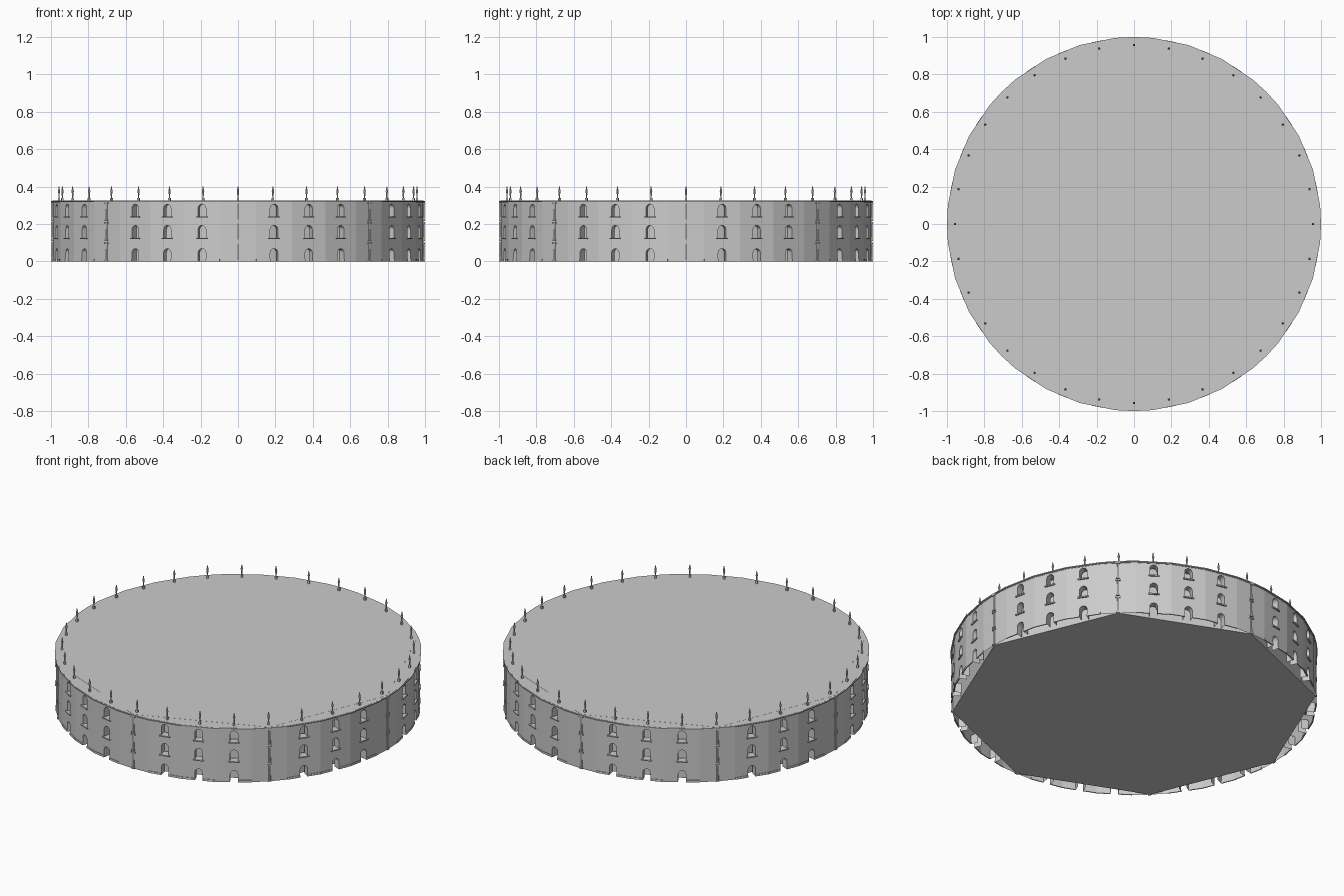
import bpy, bmesh
from math import sin, cos, pi, radians
from mathutils import Matrix, Vector

if "Cube" in bpy.data.objects:
    bpy.data.objects.remove(bpy.data.objects["Cube"])

STEP = radians(11.25)
R, H = 0.993, 0.32
W, APO = R * sin(STEP / 2), R * cos(STEP / 2)
HALF = 0.021            # half width of an arch
RIM = sorted([STEP * (k + 0.5) for k in range(32)] + [STEP * 4 * k for k in range(8)])


def spin(k):
    return Matrix.Rotation(k * STEP, 4, 'Z')


def finish(bm, name):
    me = bpy.data.meshes.new(name)
    bm.to_mesh(me)
    bm.free()
    ob = bpy.data.objects.new(name, me)
    bpy.context.collection.objects.link(ob)
    return ob


def box(bm, m, x, y, z, sx, sy, sz):
    bmesh.ops.create_cube(bm, size=1, matrix=m @ Matrix.Translation((x, y, z)) @ Matrix.Diagonal((sx, sy, sz, 1)))


def cone(bm, m, x, z0, z1, r1, r2, n=8):
    bmesh.ops.create_cone(bm, cap_ends=True, segments=n, radius1=r1, radius2=r2, depth=z1 - z0,
                          matrix=m @ Matrix.Translation((x, 0, (z0 + z1) / 2)))


def prism(name, angles, r, z0, z1):
    bm = bmesh.new()
    lo = [bm.verts.new((r * cos(a), r * sin(a), z0)) for a in angles]
    hi = [bm.verts.new((r * cos(a), r * sin(a), z1)) for a in angles]
    n = len(angles)
    bm.faces.new(lo[::-1])
    bm.faces.new(hi)
    for i in range(n):
        j = (i + 1) % n
        bm.faces.new((lo[i], lo[j], hi[j], hi[i]))
    return finish(bm, name)


def arch(z0, z1):
    zs = z1 - HALF
    return ([(-HALF, z0)] + [(-HALF * cos(pi * i / 8), zs + HALF * sin(pi * i / 8)) for i in range(9)]
            + [(HALF, z0)])


# One wall panel: doorway notch, two arched windows and their reveals
def panel(bm, m):
    door = arch(0, 0.068)
    loops = [[(-W, 0)] + door + [(W, 0), (W, H), (-W, H)], arch(0.125, 0.192), arch(0.24, 0.306)]
    edges, reveal = [], []
    for loop in loops:
        vs = [bm.verts.new(m @ Vector((APO, u, z))) for u, z in loop]
        for i in range(len(vs)):
            j = (i + 1) % len(vs)
            edges.append(bm.edges.new((vs[i], vs[j])))
            if abs(loop[i][0]) < W * 0.9 and abs(loop[j][0]) < W * 0.9:
                reveal.append((vs[i], vs[j]))
    normal = m.to_3x3() @ Vector((1, 0, 0))
    res = bmesh.ops.triangle_fill(bm, edges=edges, use_beauty=True, normal=normal)
    for f in res['geom']:
        if isinstance(f, bmesh.types.BMFace):
            f.normal_update()
            if f.normal.dot(normal) < 0:
                f.normal_flip()
    inward = normal * -0.042
    back = {}
    for a, b in reveal:
        for v in (a, b):
            if v not in back:
                back[v] = bm.verts.new(v.co + inward)
        bm.faces.new((a, b, back[b], back[a]))


wall, sills, pillars, statues = (bmesh.new() for _ in range(4))
for k in range(32):
    m = spin(k)
    if k % 4:
        panel(wall, m)
        # Window sills
        for z in (0.122, 0.237):
            box(sills, m, APO + 0.001, 0, z, 0.014, 0.06, 0.007)
        # Base moulding either side of the doorway
        for s in (-1, 1):
            box(sills, m, APO, s * (W + HALF) / 2, 0.006, 0.006, W - HALF, 0.012)
    else:
        # Two plain half panels meeting at the pillar
        for s in (-1, 1):
            p, q = Vector((APO, s * W, 0)), Vector((R, 0, 0))
            up = Vector((0, 0, H))
            vs = [wall.verts.new(m @ v) for v in (p, q, q + up, p + up)]
            wall.faces.new(vs if s < 0 else vs[::-1])
        # Slim column for each storey, with base and capital
        for z in (0.0, 0.108, 0.215):
            cone(pillars, m, 0.991, z, z + 0.1, 0.007, 0.006)
            box(pillars, m, 0.991, 0, z + 0.004, 0.017, 0.02, 0.008)
            box(pillars, m, 0.991, 0, z + 0.098, 0.017, 0.026, 0.008)
    # Rooftop statue: plinth, body, shoulders, head
    box(statues, m, 0.957, 0, 0.331, 0.011, 0.011, 0.018)
    cone(statues, m, 0.957, 0.338, 0.37, 0.003, 0.005, 6)
    cone(statues, m, 0.957, 0.37, 0.389, 0.007, 0.004, 6)
    cone(statues, m, 0.957, 0.389, 0.4, 0.003, 0.002, 6)

bmesh.ops.remove_doubles(wall, verts=wall.verts, dist=1e-5)
finish(wall, "arcade_wall")
finish(sills, "sills_and_base_moulding")
finish(pillars, "corner_pillars")
finish(statues, "roof_statues")

# Octagonal core, round roof slab and cornice lip
prism("octagonal_core", [STEP * 4 * k for k in range(8)], 0.992, 0, 0.3245)
prism("roof_slab", RIM, 0.995, 0.314, 0.324)
prism("cornice", RIM, 1.0, 0.317, 0.323)
